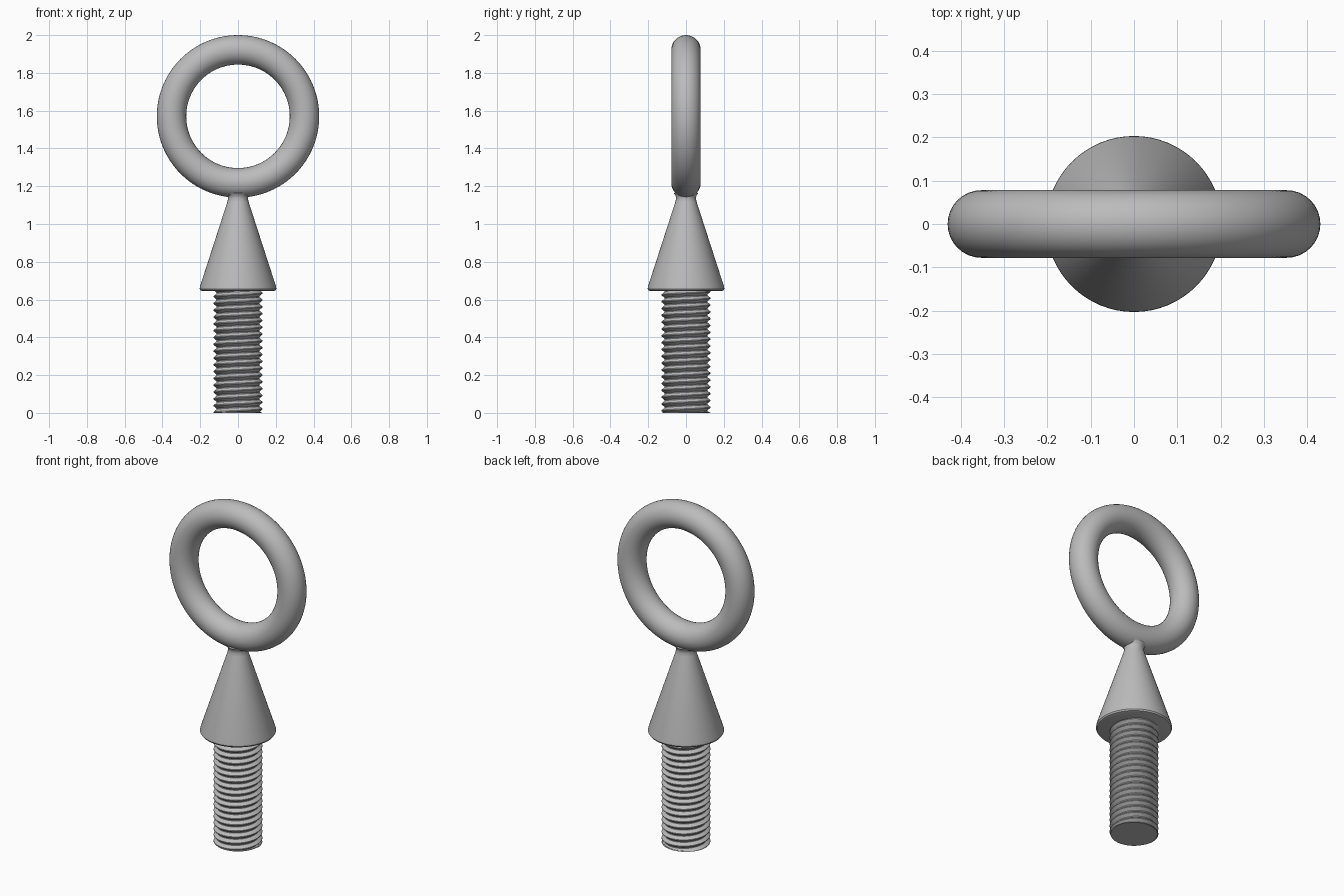
import bpy, bmesh, math

if "Cube" in bpy.data.objects:
    bpy.data.objects.remove(bpy.data.objects["Cube"], do_unlink=True)

steel = bpy.data.materials.new("grey steel")
grey = (0.5, 0.5, 0.5, 1)
steel.diffuse_color = grey
steel.use_nodes = True
steel.node_tree.nodes["Principled BSDF"].inputs["Base Color"].default_value = grey


def finish(obj, name, angle):
    obj.name = name
    obj.data.materials.append(steel)
    bpy.ops.object.select_all(action="DESELECT")
    obj.select_set(True)
    bpy.context.view_layer.objects.active = obj
    bpy.ops.object.shade_smooth_by_angle(angle=math.radians(angle))


def from_bmesh(bm, name, angle):
    bmesh.ops.remove_doubles(bm, verts=bm.verts, dist=1e-5)
    bmesh.ops.recalc_face_normals(bm, faces=bm.faces)
    mesh = bpy.data.meshes.new(name)
    bm.to_mesh(mesh)
    bm.free()
    obj = bpy.data.objects.new(name, mesh)
    bpy.context.collection.objects.link(obj)
    finish(obj, name, angle)


# Lifting ring
bpy.ops.mesh.primitive_torus_add(
    major_radius=0.352, minor_radius=0.078, major_segments=96, minor_segments=32,
    location=(0, 0, 1.57), rotation=(math.pi / 2, 0, 0))
finish(bpy.context.object, "lifting_ring", 60)

# Conical collar: rounded lower rim, flared neck that blends into the ring
profile = [(0, 0.645), (0.19, 0.645), (0.198, 0.648), (0.203, 0.656), (0.202, 0.667),
           (0.057, 1.115), (0.052, 1.135), (0.055, 1.15), (0.065, 1.163), (0, 1.2)]
bm = bmesh.new()
verts = [bm.verts.new((r, 0, z)) for r, z in profile]
edges = [bm.edges.new(pair) for pair in zip(verts, verts[1:])]
bmesh.ops.spin(bm, geom=verts + edges, cent=(0, 0, 0), axis=(0, 0, 1),
               angle=2 * math.pi, steps=64, use_duplicate=False)
from_bmesh(bm, "conical_collar", 35)

# Helical thread: V-shaped tooth rows that climb one pitch per turn
SEGMENTS, PITCH, TOP = 64, 0.0361, 0.65
tooth = [(0, 0.113), (0.12, 0.113), (0.5, 0.13), (0.62, 0.13)]
turns = int(TOP / PITCH) + 2
bm = bmesh.new()
columns = []
for s in range(SEGMENTS + 1):
    turn = s / SEGMENTS
    a = turn * 2 * math.pi
    column = []
    for k in range(-1, turns):
        for offset, r in tooth:
            z = min(max((k + offset + turn) * PITCH, 0), TOP)
            column.append(bm.verts.new((r * math.cos(a), r * math.sin(a), z)))
    columns.append(column)
for left, right in zip(columns, columns[1:]):
    for i in range(len(left) - 1):
        quad = (left[i], right[i], right[i + 1], left[i + 1])
        if max(v.co.z for v in quad) - min(v.co.z for v in quad) > 1e-6:
            bm.faces.new(quad)
bmesh.ops.delete(bm, geom=[v for v in bm.verts if not v.link_faces], context="VERTS")
from_bmesh(bm, "screw_thread", 25)

# Solid core that closes the lower end of the screw
bpy.ops.mesh.primitive_cylinder_add(vertices=64, radius=0.125, depth=0.004, location=(0, 0, 0.002))
finish(bpy.context.object, "screw_end", 35)
